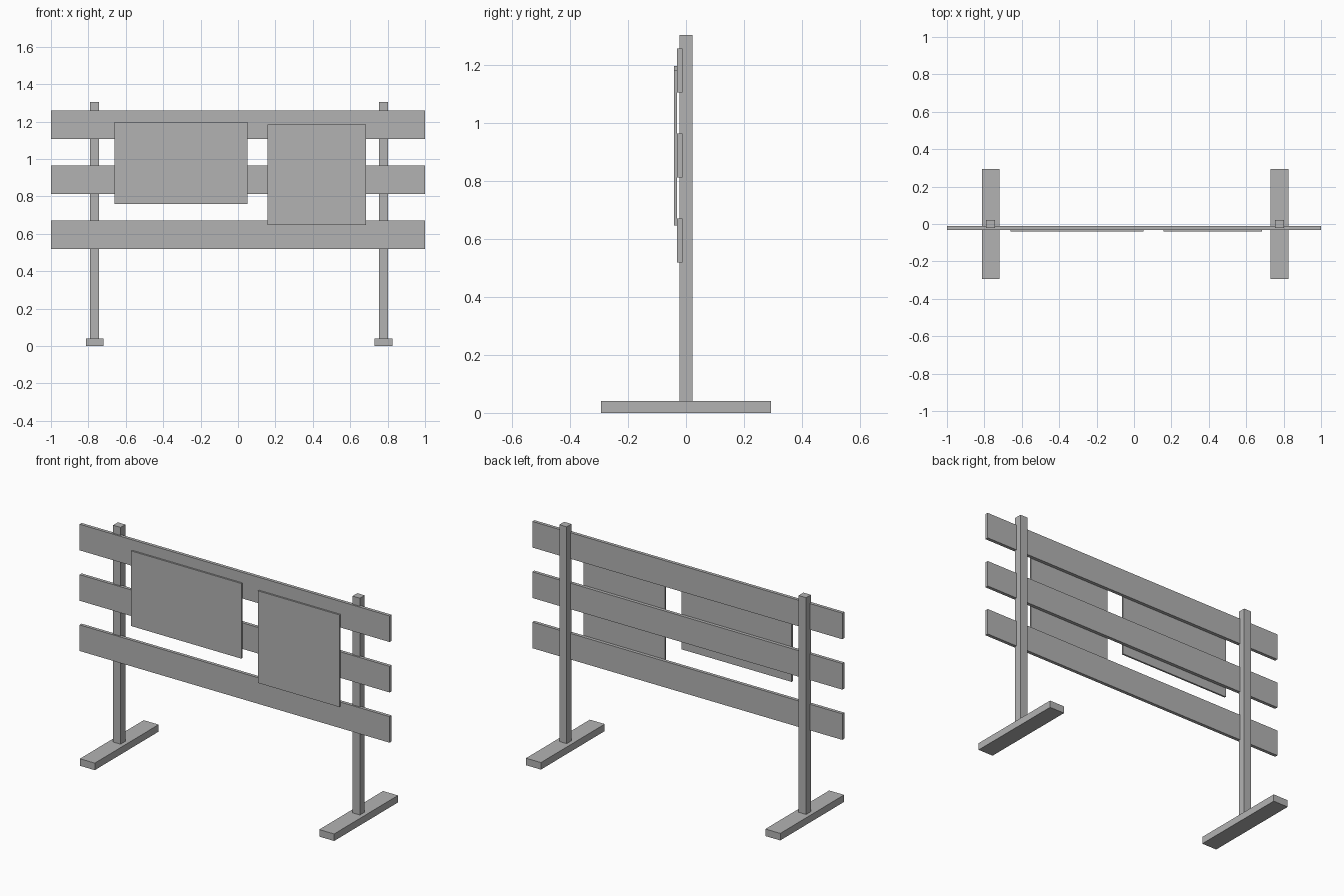
import bpy

cube = bpy.data.objects.get("Cube")
if cube:
    bpy.data.objects.remove(cube, do_unlink=True)

# Single plain grey for the whole model
GREY = (0.45, 0.45, 0.45, 1.0)
grey = bpy.data.materials.new("plain_grey")
grey.use_nodes = True
grey.diffuse_color = GREY
grey.node_tree.nodes["Principled BSDF"].inputs["Base Color"].default_value = GREY


def box(name, x, y, z):
    """Box spanning the (min, max) ranges on each axis."""
    spans = (x, y, z)
    bpy.ops.mesh.primitive_cube_add(size=1, location=[(a + b) / 2 for a, b in spans])
    obj = bpy.context.object
    obj.name = name
    obj.scale = [b - a for a, b in spans]
    bpy.ops.object.transform_apply(location=False, rotation=False, scale=True)
    obj.data.materials.append(grey)
    return obj


# Posts standing on long flat feet
for side, x in (("right", -0.766), ("left", 0.778)):
    box(side + "_foot", (x - 0.048, x + 0.048), (-0.294, 0.294), (0, 0.041))
    box(side + "_post", (x - 0.024, x + 0.024), (-0.022, 0.022), (0.041, 1.305))

# Three horizontal planks across the front of the posts
for name, z in (("lower", 0.519), ("middle", 0.812), ("upper", 1.106)):
    box(name + "_plank", (-1, 1), (-0.031, -0.012), (z, z + 0.152))

# Two thin sign panels fixed to the planks
box("wide_panel", (-0.66, 0.05), (-0.041, -0.031), (0.759, 1.197))
box("tall_panel", (0.157, 0.684), (-0.041, -0.031), (0.646, 1.183))
